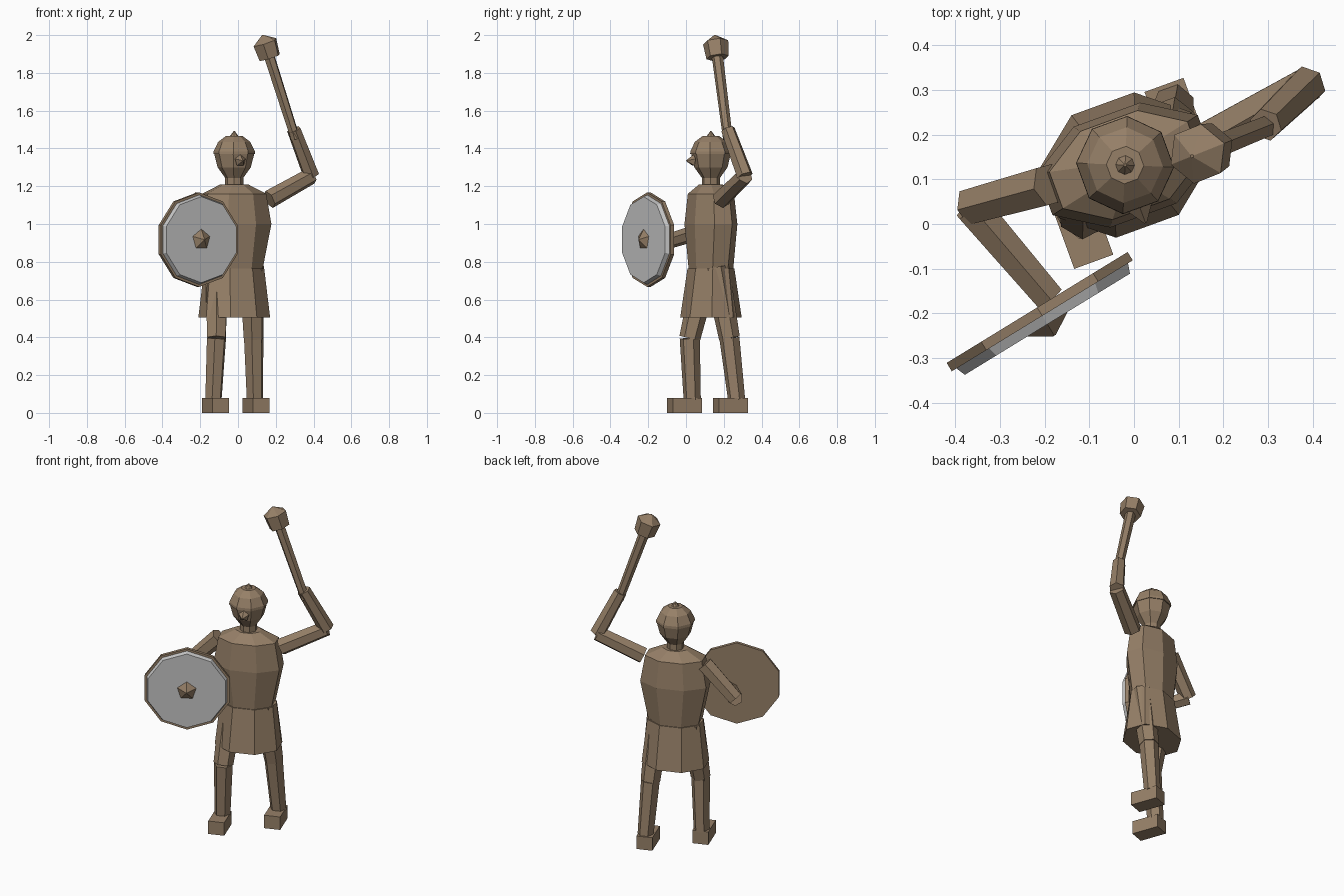
import bpy, bmesh, math
from mathutils import Vector, Matrix

if "Cube" in bpy.data.objects:
    bpy.data.objects.remove(bpy.data.objects["Cube"])

TURN = math.radians(20)          # whole figure is turned a little
CX, CY = -0.02, 0.132            # body axis


def material(name, rgb):
    m = bpy.data.materials.new(name)
    m.diffuse_color = (*rgb, 1)
    m.use_nodes = True
    m.node_tree.nodes["Principled BSDF"].inputs["Base Color"].default_value = m.diffuse_color
    return m


WOOD = material("brown wood", (0.305, 0.215, 0.137))
STEEL = material("grey metal", (0.56, 0.56, 0.56))


def finish(name, bm, mat=WOOD):
    bmesh.ops.recalc_face_normals(bm, faces=bm.faces)
    me = bpy.data.meshes.new(name)
    bm.to_mesh(me)
    bm.free()
    me.materials.append(mat)
    ob = bpy.data.objects.new(name, me)
    bpy.context.collection.objects.link(ob)
    return ob


def loft(name, rings, n=8):
    """Capped stack of elliptical rings (z, half width, half depth) on the body axis."""
    bm = bmesh.new()
    turn = Matrix.Translation((CX, CY, 0)) @ Matrix.Rotation(TURN, 4, 'Z')
    loops = []
    for z, a, b in rings:
        angles = [2 * math.pi * (i + 0.5) / n for i in range(n)]
        loops.append([bm.verts.new(turn @ Vector((a * math.cos(t), b * math.sin(t), z)))
                      for t in angles])
    for lo, hi in zip(loops, loops[1:]):
        for i in range(n):
            j = (i + 1) % n
            bm.faces.new((lo[i], lo[j], hi[j], hi[i]))
    bm.faces.new(loops[0])
    bm.faces.new(loops[-1])
    return finish(name, bm)


def rod(name, p, q, r0, r1, n=6, mat=WOOD):
    """Tapered prism from p to q."""
    p, q = Vector(p), Vector(q)
    d = q - p
    mtx = Matrix.Translation((p + q) / 2) @ d.to_track_quat('Z', 'Y').to_matrix().to_4x4()
    bm = bmesh.new()
    bmesh.ops.create_cone(bm, cap_ends=True, segments=n, radius1=r0, radius2=r1,
                          depth=d.length, matrix=mtx)
    return finish(name, bm, mat)


def box(name, centre, size):
    bm = bmesh.new()
    bmesh.ops.create_cube(bm, size=1, matrix=Matrix.Translation(centre)
                          @ Matrix.Rotation(TURN, 4, 'Z') @ Matrix.Diagonal((*size, 1)))
    return finish(name, bm)


# Body
loft("skirt", [(0.505, 0.195, 0.158), (0.765, 0.165, 0.118)])
loft("torso", [(0.755, 0.155, 0.112), (1.0, 0.207, 0.13), (1.16, 0.178, 0.114),
               (1.21, 0.075, 0.06)])
loft("neck", [(1.17, 0.048, 0.048), (1.27, 0.048, 0.048)])

# Head, nose and helmet
loft("head", [(1.24, 0.045, 0.045), (1.30, 0.088, 0.088), (1.37, 0.106, 0.104),
              (1.43, 0.085, 0.085)])
loft("helmet", [(1.37, 0.11, 0.11), (1.385, 0.109, 0.109), (1.435, 0.085, 0.085),
                (1.467, 0.042, 0.042)])
loft("helmet_tip", [(1.455, 0.03, 0.03), (1.492, 0.003, 0.003)])
rod("nose", (0.012, 0.04, 1.335), (0.026, 0.002, 1.335), 0.032, 0.003, 5)

# Legs: hip, knee, ankle, foot centre
legs = {
    "front": ((-0.112, 0.11, 0.77), (-0.114, 0.02, 0.395), (-0.13, 0.033, 0.07),
              (-0.118, -0.008, 0.04)),
    "back": ((0.072, 0.16, 0.77), (0.083, 0.23, 0.395), (0.09, 0.268, 0.07),
             (0.095, 0.235, 0.04)),
}
for side, (hip, knee, ankle, foot) in legs.items():
    rod(side + "_thigh", knee, hip, 0.056, 0.07)
    rod(side + "_shin", ankle, knee, 0.046, 0.054)
    box(side + "_foot", foot, (0.093, 0.163, 0.08))

# Arms: shoulder, elbow, hand
arms = {
    "shield": ((-0.19, 0.088, 1.135), (-0.365, 0.04, 0.95), (-0.19, -0.165, 0.885)),
    "raised": ((0.165, 0.185, 1.13), (0.388, 0.312, 1.255), (0.295, 0.222, 1.5)),
}
for side, (shoulder, elbow, hand) in arms.items():
    rod(side + "_upper_arm", shoulder, elbow, 0.05, 0.045)
    rod(side + "_forearm", elbow, hand, 0.044, 0.038)

# Mace along one axis
grip, tip = Vector((0.305, 0.222, 1.45)), Vector((0.13, 0.152, 2.0))
along = lambda t: grip.lerp(tip, t)
rod("mace_handle", along(0), along(0.82), 0.026, 0.03)
rod("mace_head", along(0.785), along(0.93), 0.06, 0.068)
rod("mace_tip", along(0.93), along(1), 0.068, 0.004)

# Shield layers along its facing direction
facing = Vector((math.sin(math.radians(31.5)), -math.cos(math.radians(31.5)), 0))
centre = Vector((-0.217, -0.187, 0.917))
rod("shield_board", centre, centre + facing * 0.022, 0.25, 0.25, 10)
rod("shield_plate", centre + facing * 0.022, centre + facing * 0.044, 0.237, 0.228, 10, STEEL)
rod("shield_boss", centre + facing * 0.044, centre + facing * 0.074, 0.056, 0.004, 5)
